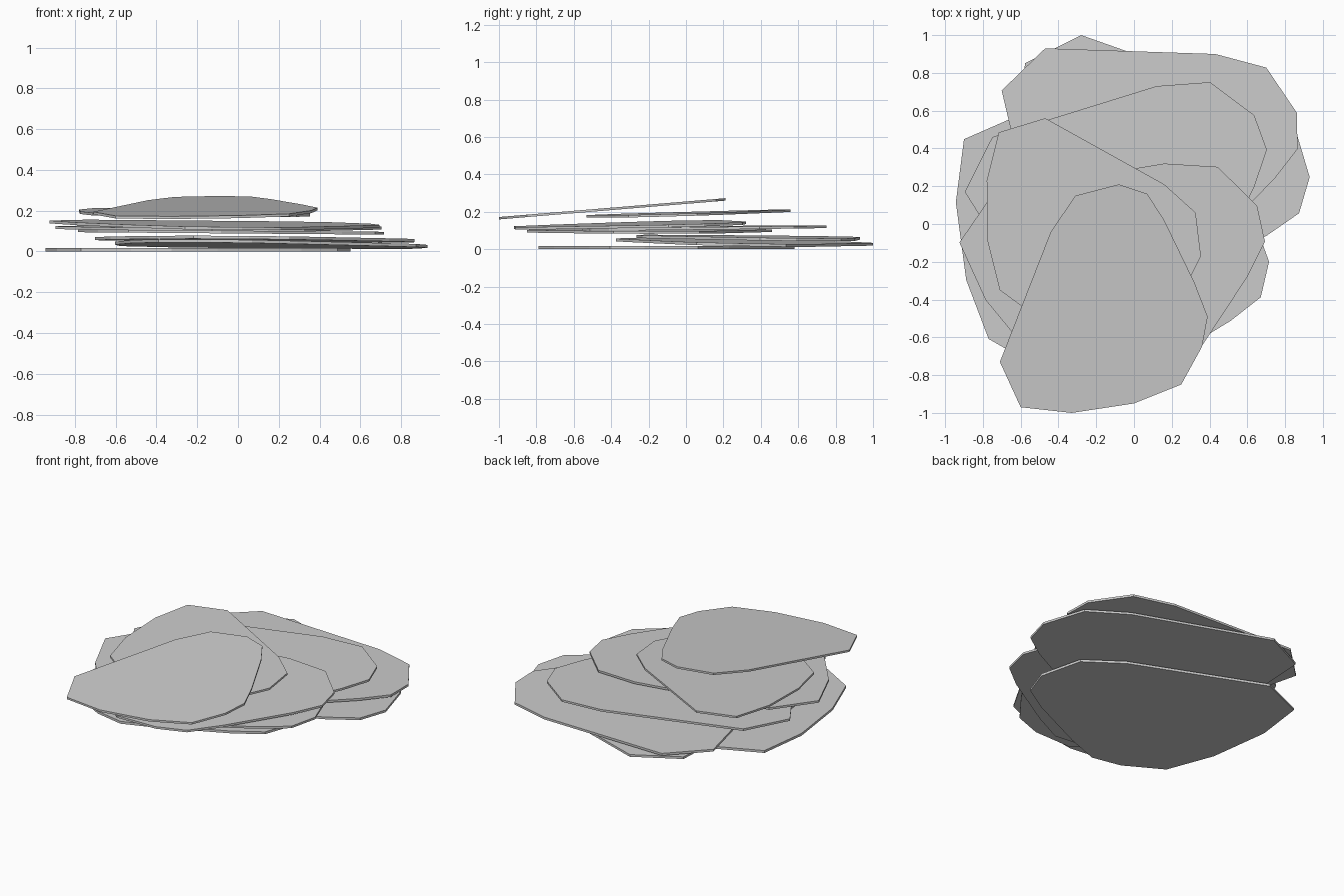
import bpy, bmesh

if "Cube" in bpy.data.objects:
    bpy.data.objects.remove(bpy.data.objects["Cube"])

# Shared outline of one chipped plate: first two points are the long straight edge
OUTLINE = [(-.71, -.73), (-.44, -.04), (-.31, .15), (-.08, .21), (.07, .16), (.16, .02),
           (.32, -.31), (.39, -.49), (.36, -.65), (.25, -.85), (0, -.95), (-.33, -1), (-.60, -.97)]


def plate(name, p0, p1, height, slope_x, slope_y, thick):
    """Fit the outline to edge p0-p1, lay it on a tilted plane and give it thickness."""
    pts = [complex(*p) for p in OUTLINE]
    a, b = complex(*p0), complex(*p1)
    turn = (b - a) / (pts[1] - pts[0])
    bm = bmesh.new()
    verts = []
    for p in pts:
        q = a + (p - pts[0]) * turn
        verts.append(bm.verts.new((q.real, q.imag, height + slope_x * q.real + slope_y * q.imag)))
    face = bm.faces.new(verts)
    top = bmesh.ops.extrude_face_region(bm, geom=[face])["geom"]
    bmesh.ops.translate(bm, vec=(0, 0, thick),
                        verts=[g for g in top if isinstance(g, bmesh.types.BMVert)])
    bmesh.ops.recalc_face_normals(bm, faces=bm.faces)
    mesh = bpy.data.meshes.new(name)
    bm.to_mesh(mesh)
    bm.free()
    bpy.context.collection.objects.link(bpy.data.objects.new(name, mesh))


# Stack from the ground up: name, long edge start and end, bottom height, tilt, thickness
plate("base_plate", (-.60, .58), (.25, .23), 0, 0, 0, .016)
plate("plate_2", (-.28, 1.0), (.60, .69), .035, -.014, -.020, .015)
plate("plate_3", (-.47, .93), (.43, .90), .058, -.008, -.012, .015)
plate("plate_4", (-.50, .46), (.37, .21), .088, -.008, 0, .014)
plate("plate_5", (-.75, .46), (.12, .73), .105, -.003, .012, .014)
plate("plate_6", (-.74, .17), (.16, .32), .128, -.013, .025, .014)
plate("plate_7", (-.47, .56), (.16, .21), .180, -.008, .027, .013)
plate("top_plate", (-.71, -.73), (-.44, -.04), .242, 0, .083, .013)
